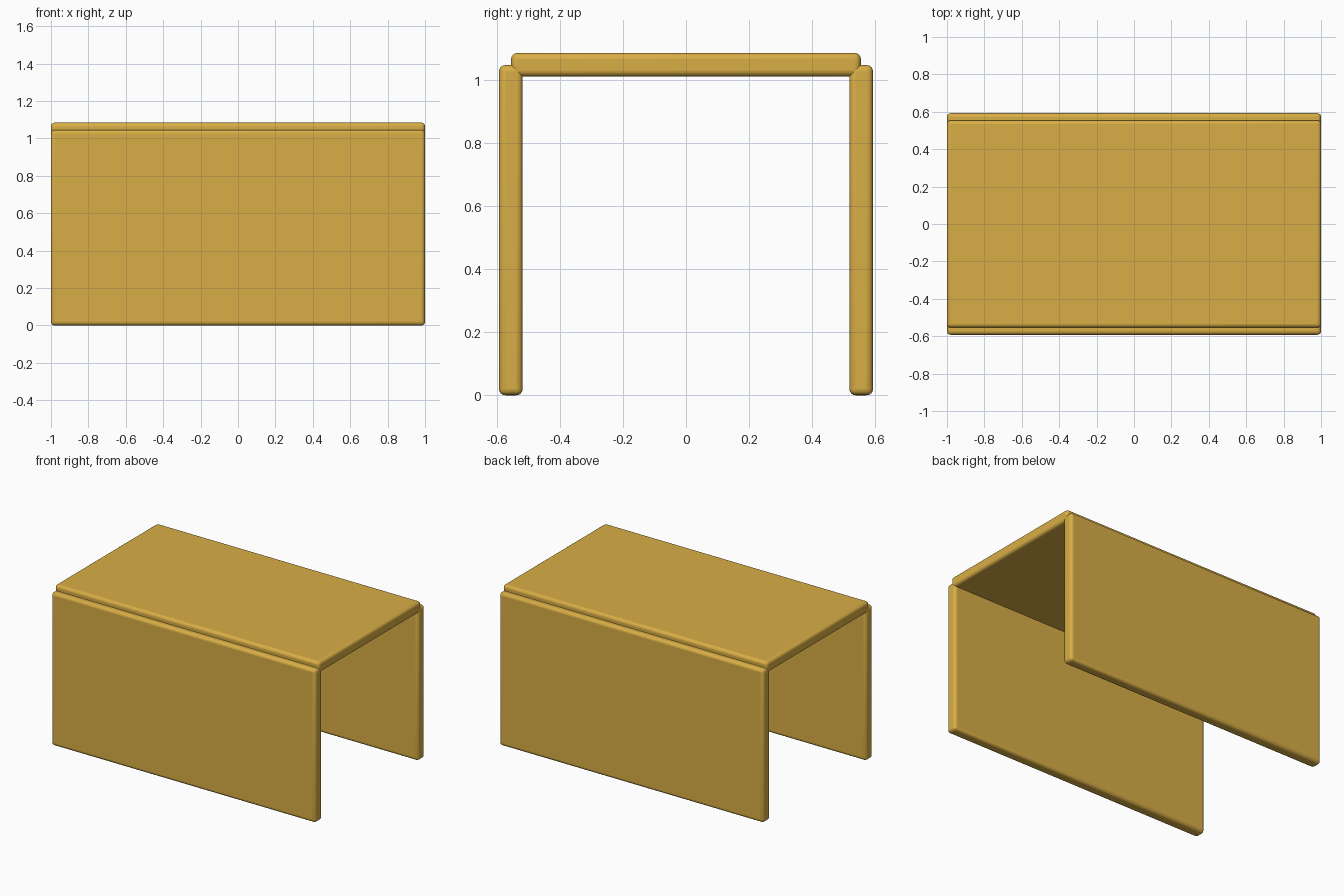
import bpy

if "Cube" in bpy.data.objects:
    bpy.data.objects.remove(bpy.data.objects["Cube"])

gold = bpy.data.materials.new("gold")
gold.diffuse_color = (0.69, 0.42, 0.06, 1)
gold.use_nodes = True
gold.node_tree.nodes["Principled BSDF"].inputs["Base Color"].default_value = gold.diffuse_color


def panel(name, size, location):
    """Flat board with small rounded edges."""
    bpy.ops.mesh.primitive_cube_add(size=1, location=location)
    ob = bpy.context.object
    ob.name = name
    ob.scale = size
    bpy.ops.object.transform_apply(location=False, rotation=False, scale=True)
    bevel = ob.modifiers.new("rounded_edges", 'BEVEL')
    bevel.width = 0.02
    bevel.segments = 4
    ob.data.materials.append(gold)
    bpy.ops.object.shade_smooth_by_angle()
    return ob


THICK = 0.075
SIDE_Y = 0.555      # centre line of the side panels
SIDE_H = 1.046

# Two upright sides
for name, s in (("front_side", -1), ("back_side", 1)):
    panel(name, (2, THICK, SIDE_H), (0, s * SIDE_Y, SIDE_H / 2))

# Top board, reaching the middle of each side
panel("top_board", (2, 2 * SIDE_Y - 0.002, THICK), (0, 0, SIDE_H + 0.001))
